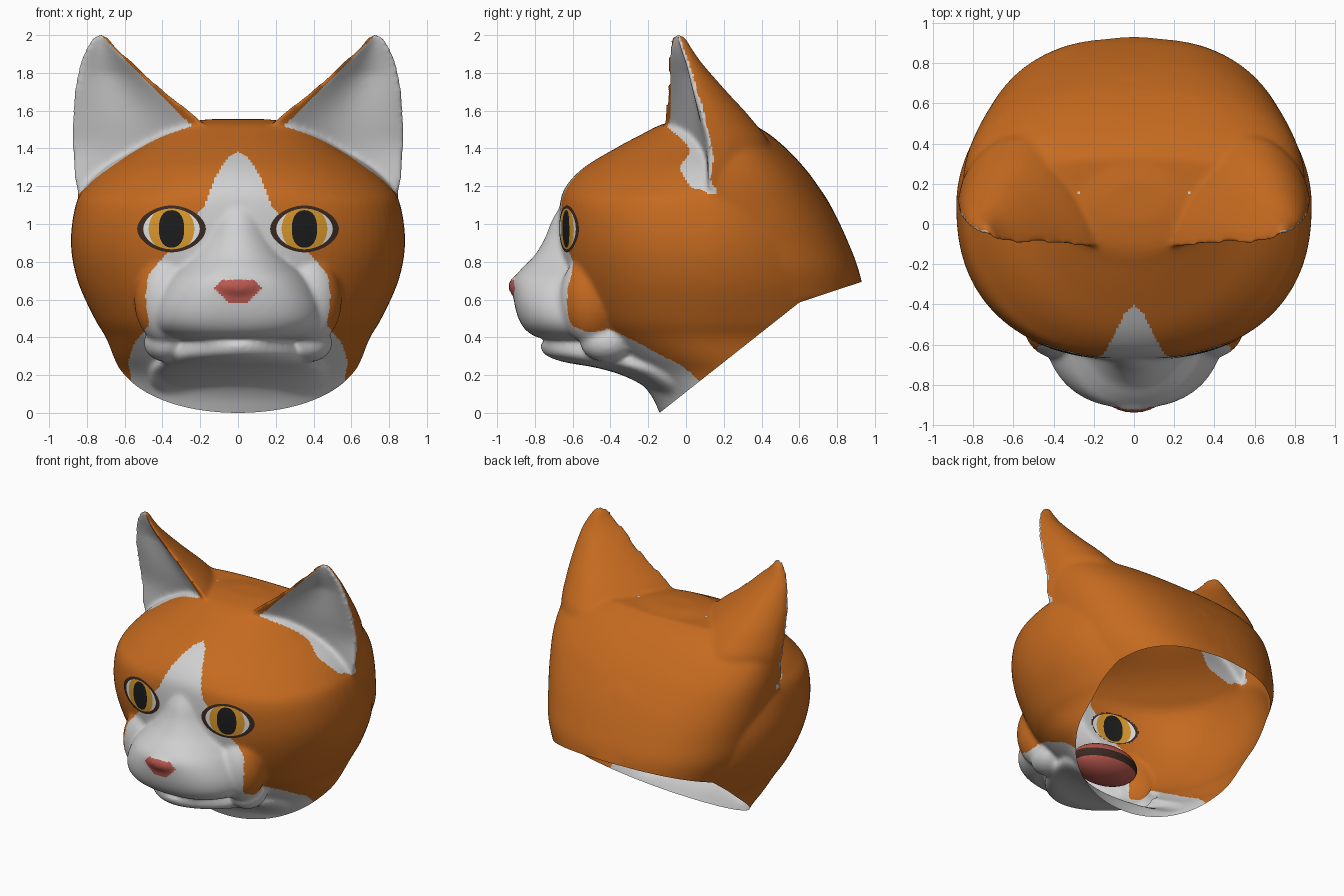
import bpy, bmesh, math
from mathutils import Vector, Matrix
from mathutils.bvhtree import BVHTree

start_cube = bpy.data.objects.get("Cube")
if start_cube:
    bpy.data.objects.remove(start_cube, do_unlink=True)


def material(name, *rgb):
    mat = bpy.data.materials.new(name)
    mat.use_nodes = True
    mat.diffuse_color = (*rgb, 1)
    shader = next(n for n in mat.node_tree.nodes if n.type == 'BSDF_PRINCIPLED')
    shader.inputs["Base Color"].default_value = (*rgb, 1)
    return mat


orange = material("orange fur", .56, .145, .014)
white = material("white fur", .63, .63, .63)
pink = material("nose pink", .5, .1, .08)
brown = material("eyelid brown", .045, .022, .015)
eye_white = material("eye white", .75, .75, .75)
amber = material("iris amber", .7, .32, .025)
black = material("pupil black", .012, .012, .012)


def add_object(name, bm, mats):
    mesh = bpy.data.meshes.new(name)
    for face in bm.faces:
        face.smooth = True
    bm.to_mesh(mesh)
    bm.free()
    for mat in mats:
        mesh.materials.append(mat)
    obj = bpy.data.objects.new(name, mesh)
    bpy.context.collection.objects.link(obj)
    return obj


def spline(rows, steps=5):
    """Smooth curve through rows of section values."""
    result = []
    last = len(rows) - 1
    for i in range(last):
        quad = rows[max(i - 1, 0)], rows[i], rows[i + 1], rows[min(i + 2, last)]
        for k in range(steps):
            t = k / steps
            result.append([q + .5 * t * (r - p + t * (2 * p - 5 * q + 4 * r - s
                           + t * (3 * (q - r) + s - p))) for p, q, r, s in zip(*quad)])
    return result + [rows[-1]]


def loft(bm, rows, section):
    rings = [[bm.verts.new(p) for p in section(row)] for row in spline(rows)]
    faces = [bm.faces.new(rings[0]), bm.faces.new(rings[-1])]
    for low, high in zip(rings, rings[1:]):
        for i in range(len(low)):
            faces.append(bm.faces.new((low[i - 1], low[i], high[i], high[i - 1])))
    bmesh.ops.recalc_face_normals(bm, faces=faces)


def oval(back_square, count=72):
    """Flat section: height, half width, front, back, widest y, front squareness."""
    def section(row):
        z, width, front, back, mid, square = row
        points = []
        for i in range(count):
            angle = math.tau * i / count
            c, s = math.cos(angle), math.sin(angle)
            power = 2 / (square if s < 0 else back_square)
            depth = mid - front if s < 0 else back - mid
            points.append((math.copysign(width * abs(c) ** power, c),
                           mid + math.copysign(depth * abs(s) ** power, s), z))
        return points
    return section


def ear_section(side):
    """Blunt rounded back and hollow front between an inner and an outer edge."""
    def section(row, count=32):
        z, x_in, x_out, y_in, y_out, bulge = row
        points = []
        for i in range(2 * count):
            t = i / count if i < count else 2 - i / count
            arch = max(math.sin(math.pi * t), 0)
            push = bulge * arch ** .6 if i < count else min(.06, .35 * bulge) * arch ** 1.5
            points.append((side * (x_in + (x_out - x_in) * t),
                           y_in + (y_out - y_in) * t + push, z))
        return points
    return section


def ellipsoid(bm, centre, radii):
    bmesh.ops.create_uvsphere(bm, u_segments=32, v_segments=20, radius=1,
                              matrix=Matrix.LocRotScale(Vector(centre), None, Vector(radii)))


# Head volumes: skull with neck, back of head, muzzle, jaw, ears, cheeks, nose
bm = bmesh.new()
loft(bm, [
    (-.15, .57, -.08, .9, .3, 2), (0, .6, -.14, .9, .3, 2),
    (.1, .61, -.19, .9, .3, 2), (.2, .62, -.28, .9, .25, 2),
    (.3, .66, -.4, .92, .15, 2), (.4, .7, -.5, .95, .1, 2.1),
    (.5, .76, -.57, .95, .1, 2.2), (.7, .85, -.64, .93, .1, 2.25),
    (.9, .885, -.67, .86, .1, 2.35), (1.1, .86, -.668, .765, .1, 2.35),
    (1.2, .805, -.635, .7, .12, 2.1), (1.3, .7, -.54, .625, .15, 2),
    (1.4, .54, -.375, .52, .15, 2), (1.48, .42, -.225, .42, .13, 2),
    (1.53, .34, -.12, .34, .1, 2), (1.555, .15, .02, .2, .1, 2)], oval(1.95))
loft(bm, [
    (.6, .72, .1, .93, .15, 3), (.75, .78, .1, .915, .15, 3),
    (.9, .81, .1, .86, .15, 3), (1.05, .835, .1, .79, .15, 3),
    (1.2, .85, .12, .7, .16, 3), (1.3, .85, .12, .625, .16, 3),
    (1.4, .83, .12, .53, .16, 3), (1.48, .77, .1, .435, .15, 3),
    (1.54, .6, .1, .33, .14, 3)], oval(2.6))
loft(bm, [
    (.39, .35, -.74, 0, -.35, 2.4), (.405, .4, -.8, 0, -.35, 2.5),
    (.44, .445, -.85, 0, -.35, 2.6), (.49, .465, -.883, 0, -.35, 2.7),
    (.56, .46, -.905, 0, -.35, 2.7), (.64, .43, -.915, 0, -.35, 2.6),
    (.71, .39, -.91, 0, -.35, 2.4), (.77, .34, -.865, 0, -.35, 2.2),
    (.83, .29, -.805, 0, -.35, 2.1), (.92, .24, -.75, 0, -.35, 2),
    (1.02, .2, -.71, 0, -.35, 2), (1.12, .16, -.65, 0, -.35, 2)], oval(2))
loft(bm, [
    (.05, .35, -.1, .1, -.02, 2), (.14, .45, -.22, .1, -.05, 2),
    (.2, .47, -.34, .1, -.1, 2), (.24, .46, -.48, .1, -.15, 2),
    (.27, .43, -.65, .1, -.2, 1.9), (.31, .4, -.75, .1, -.25, 1.9),
    (.366, .36, -.775, .1, -.25, 1.9)], oval(2))
for side in (-1, 1):
    loft(bm, [
        (1.0, .2, .8, .1, .15, .3), (1.2, .1, .86, 0, .12, .35),
        (1.4, .1, .877, -.1, .12, .43), (1.55, .2, .878, -.12, .085, .36),
        (1.7, .385, .868, -.1, .04, .24), (1.85, .55, .84, -.1, 0, .13),
        (1.93, .635, .807, -.095, -.03, .09), (1.98, .68, .775, -.085, -.045, .065),
        (2.006, .71, .745, -.07, -.055, .03)], ear_section(side))
    ellipsoid(bm, (side * .38, -.5, .6), (.17, .17, .24))
    ellipsoid(bm, (side * .38, -.42, .37), (.12, .14, .1))
ellipsoid(bm, (0, -.875, .67), (.13, .066, .06))
head = add_object("head", bm, [orange, white, pink])

# Fuse the volumes into one soft skin
fuse = head.modifiers.new("fuse", 'REMESH')
fuse.mode = 'VOXEL'
fuse.voxel_size = .012
soften = head.modifiers.new("soften", 'SMOOTH')
soften.factor = .5
soften.iterations = 18
graph = bpy.context.evaluated_depsgraph_get()
skin = bpy.data.meshes.new_from_object(head.evaluated_get(graph))
head.modifiers.clear()
bm = bmesh.new()
bm.from_mesh(skin)
bpy.data.meshes.remove(skin)

# Open neck: two slanted cuts
cuts = [(Vector((0, -.14, 0)), Vector((0, -.79, 1))),
        (Vector((0, .6, .585)), Vector((0, -.33, 1)))]
for point, normal in cuts:
    bmesh.ops.bisect_plane(bm, geom=bm.verts[:] + bm.edges[:] + bm.faces[:],
                           plane_co=point, plane_no=normal)
below = [f for f in bm.faces if all((f.calc_center_median() - p).dot(n) < 0 for p, n in cuts)]
bmesh.ops.delete(bm, geom=below, context='FACES')
bm.normal_update()
surface = BVHTree.FromBMesh(bm)

EYE_X, EYE_Z = .352, .974


def outline(half_width, half_height, power=2):
    def radius(angle):
        c, s = abs(math.cos(angle)), abs(math.sin(angle))
        return ((c / half_width) ** power + (s / half_height) ** power) ** (-1 / power)
    return radius


lid = outline(.182, .124, 1.85)
ball = outline(.15, .108, 1.9)
round_iris = outline(.121, .125)
pupil = outline(.067, .099, 2.3)


def iris(angle):
    return min(round_iris(angle), ball(angle))


def inside_eye(c):
    dx, dz = abs(c.x) - EYE_X, c.z - EYE_Z
    angle = math.atan2(dz, dx)
    return c.y < -.3 and math.hypot(dx, dz) < .5 * (ball(angle) + lid(angle))


# Fur pattern: white blaze, muzzle and throat as half widths by height
BLAZE = [(-.1, .565), (.17, .565), (.27, .58), (.36, .555), (.465, .47), (.62, .49),
         (.73, .475), (.82, .4), (.95, .28), (1.05, .22), (1.09, .18),
         (1.23, .127), (1.31, .085), (1.36, .045), (1.385, 0)]


def blaze_width(z):
    for (z0, w0), (z1, w1) in zip(BLAZE, BLAZE[1:]):
        if z0 <= z < z1:
            return w0 + (w1 - w0) * (z - z0) / (z1 - z0)
    return 0


def fur(c, n):
    x, y, z = abs(c.x), c.y, c.z
    if y < -.8 and .577 < z < .705 and x < min(z - .537, .722 - .9 * z):
        return 2
    if y < .12 and x < blaze_width(z):
        return 1
    in_ear = z > 1.55 - .55 * x * x and x > z - 1.275 and y > .74 - .6 * z
    return 1 if in_ear and n.y < .08 and y < .16 else 0


for face in bm.faces:
    face.material_index = fur(face.calc_center_median(), face.normal)
sockets = [f for f in bm.faces if inside_eye(f.calc_center_median())]
bmesh.ops.delete(bm, geom=sockets, context='FACES')
bm.to_mesh(head.data)
bm.free()
head.data.polygons.foreach_set("use_smooth", [True] * len(head.data.polygons))


# Eyes: thin nested rings that follow the face
def eye_ring(name, side, inner, outer, mat, rings=6, count=64):
    bm = bmesh.new()

    def place(angle, share):
        reach = inner(angle) + (outer(angle) - inner(angle)) * share
        x = side * (EYE_X + reach * math.cos(angle))
        z = EYE_Z + reach * math.sin(angle)
        hit = surface.ray_cast(Vector((x, -2, z)), Vector((0, 1, 0)))[0]
        return bm.verts.new((x, (hit.y if hit else -.65) - .005, z))

    loops = [[place(math.tau * i / count, k / rings) for i in range(count)]
             for k in range(rings + 1)]
    for i in range(count):
        for a, b in zip(loops, loops[1:]):
            bm.faces.new((a[i - 1], b[i - 1], b[i], a[i]))
    if side < 0:
        bmesh.ops.reverse_faces(bm, faces=bm.faces[:])
    bmesh.ops.remove_doubles(bm, verts=bm.verts[:], dist=.0002)
    bm.normal_update()
    add_object(name, bm, [mat])


for side, word in ((1, "left"), (-1, "right")):
    eye_ring(word + "_eyelid", side, ball, lid, brown)
    eye_ring(word + "_eyeball", side, iris, ball, eye_white)
    eye_ring(word + "_iris", side, pupil, iris, amber)
    eye_ring(word + "_pupil", side, lambda angle: 0, pupil, black)

# Mouth lining inside the hollow head, with a dark throat band
bm = bmesh.new()
ellipsoid(bm, (0, -.31, .42), (.25, .17, .12))
for face in bm.faces:
    c = face.calc_center_median()
    face.material_index = int(c.y > -.3 and abs(c.z - .41) < .035)
add_object("mouth_lining", bm, [pink, brown])
